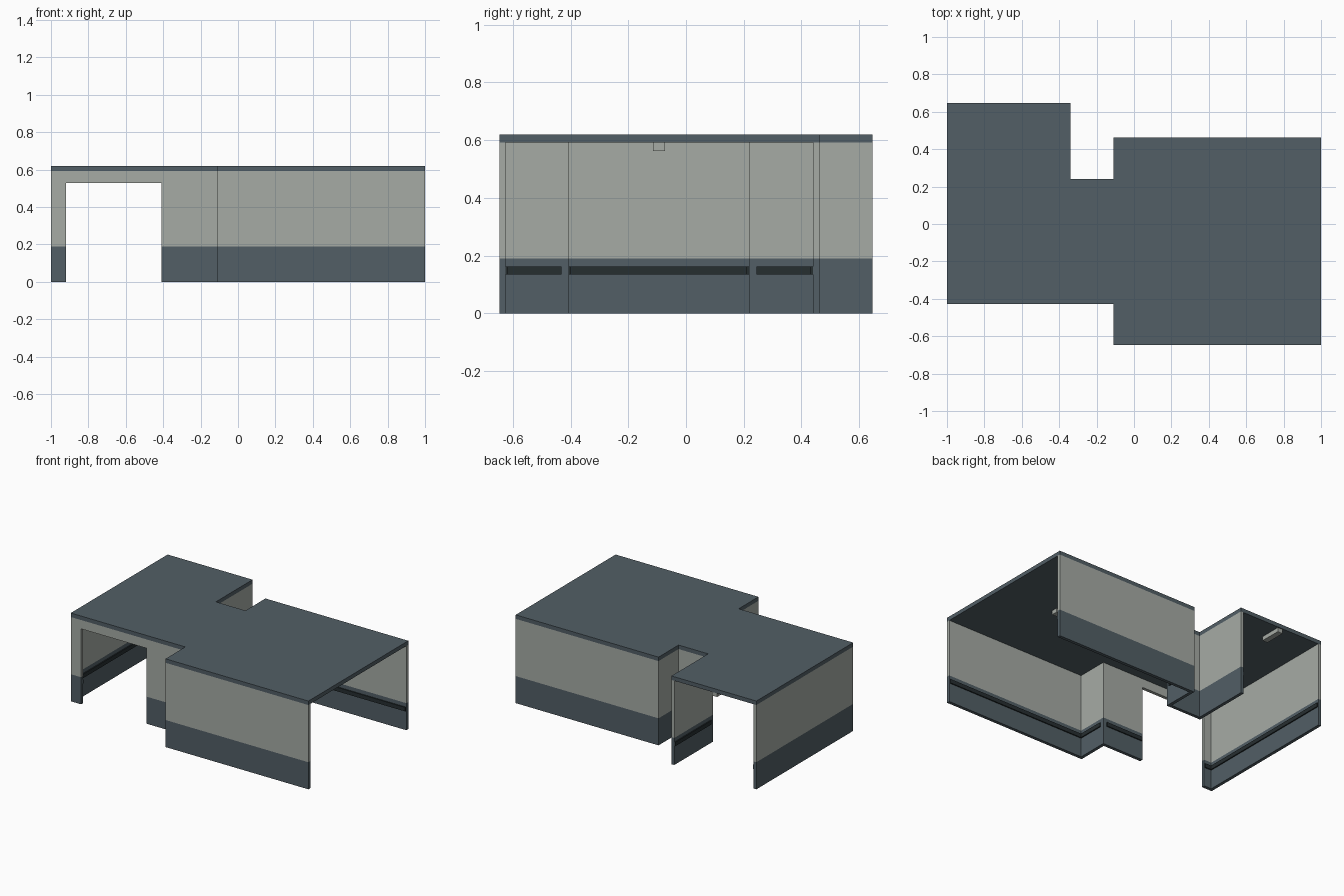
import bpy, bmesh
from mathutils import Vector

if "Cube" in bpy.data.objects:
    bpy.data.objects.remove(bpy.data.objects["Cube"])


def material(name, rgb):
    m = bpy.data.materials.new(name)
    m.diffuse_color = (*rgb, 1)
    m.use_nodes = True
    m.node_tree.nodes["Principled BSDF"].inputs["Base Color"].default_value = m.diffuse_color
    return m


GREY = material("wall_grey", (0.381, 0.407, 0.376))
SLATE = material("slate", (0.084, 0.114, 0.133))
DARK = material("dark_trim", (0.0194, 0.0273, 0.0296))

T = 0.022                                # wall thickness
Z_BASE, Z_CEIL, Z_TOP = 0.19, 0.592, 0.62


def finish(bm, name, mats):
    bmesh.ops.recalc_face_normals(bm, faces=bm.faces[:])
    me = bpy.data.meshes.new(name)
    bm.to_mesh(me)
    bm.free()
    for m in mats:
        me.materials.append(m)
    ob = bpy.data.objects.new(name, me)
    bpy.context.collection.objects.link(ob)
    return ob


def box(name, lo, hi, mat):
    bm = bmesh.new()
    bmesh.ops.create_cube(bm, size=1)
    for v in bm.verts:
        v.co = [lo[i] if v.co[i] < 0 else hi[i] for i in range(3)]
    return finish(bm, name, [mat])


def inward(a, b):
    d = (b - a).normalized()
    return Vector((d.y, -d.x))           # interior is on the right of travel


def wall(name, pts):
    """Wall along a right-angled path, slate below and grey above."""
    pts = [Vector(p) for p in pts]
    n = len(pts)
    normals = [inward(pts[i], pts[i + 1]) for i in range(n - 1)]
    inner = []
    for i, p in enumerate(pts):
        off = normals[0] if i == 0 else normals[-1] if i == n - 1 else normals[i - 1] + normals[i]
        inner.append(p + off * T)
    bm = bmesh.new()
    loop = pts + inner[::-1]
    rings = [[bm.verts.new((p.x, p.y, z)) for p in loop] for z in (0, Z_BASE, Z_CEIL)]
    for tier in range(2):
        lo, hi = rings[tier], rings[tier + 1]
        for i in range(2 * n):
            j = (i + 1) % (2 * n)
            bm.faces.new((lo[i], lo[j], hi[j], hi[i]))
    for ring in (rings[0], rings[2]):    # bottom and top caps
        for i in range(n - 1):
            bm.faces.new((ring[i], ring[i + 1], ring[2 * n - 2 - i], ring[2 * n - 1 - i]))
    for f in bm.faces:
        f.material_index = 1 if f.calc_center_median().z < Z_BASE else 0
    finish(bm, name, [GREY, SLATE])

    # dark rail along the inside of each straight run
    for i in range(n - 1):
        a, b, nrm = pts[i], pts[i + 1], normals[i]
        d = (b - a).normalized() * 0.004
        c1, c2 = a + d + nrm * (T - 0.005), b - d + nrm * (T + 0.008)
        box(f"{name}_rail_{i + 1}",
            (min(c1.x, c2.x), min(c1.y, c2.y), 0.134),
            (max(c1.x, c2.x), max(c1.y, c2.y), 0.162), DARK)


# walls, leaving the right side, the back-left side and the doorway open
wall("front_wall", [(1, -0.647), (-0.11, -0.647), (-0.11, -0.428), (-0.41, -0.428)])
wall("left_wall", [(-0.92, -0.428), (-1, -0.428), (-1, 0.647)])
wall("back_wall", [(-0.34, 0.647), (-0.34, 0.24), (-0.11, 0.24), (-0.11, 0.462), (1, 0.462)])

# beam over the doorway
box("door_lintel", (-0.92, -0.428, 0.53), (-0.41, -0.428 + T, Z_CEIL), GREY)

# roof slab following the footprint
bm = bmesh.new()
outline = [(-1, -0.428), (-0.11, -0.428), (-0.11, -0.647), (1, -0.647), (1, 0.462),
           (-0.11, 0.462), (-0.11, 0.24), (-0.34, 0.24), (-0.34, 0.647), (-1, 0.647)]
base = bm.faces.new([bm.verts.new((x, y, Z_CEIL)) for x, y in outline])
ext = bmesh.ops.extrude_face_region(bm, geom=[base], use_keep_orig=True)
bmesh.ops.translate(bm, vec=(0, 0, Z_TOP - Z_CEIL),
                    verts=[g for g in ext["geom"] if isinstance(g, bmesh.types.BMVert)])
finish(bm, "roof", [SLATE])

# ceiling lamps
box("ceiling_lamp_right", (0.42, -0.114, 0.563), (0.58, -0.073, Z_CEIL), GREY)
box("ceiling_lamp_left", (-0.69, 0.49, 0.563), (-0.65, 0.64, Z_CEIL), GREY)
